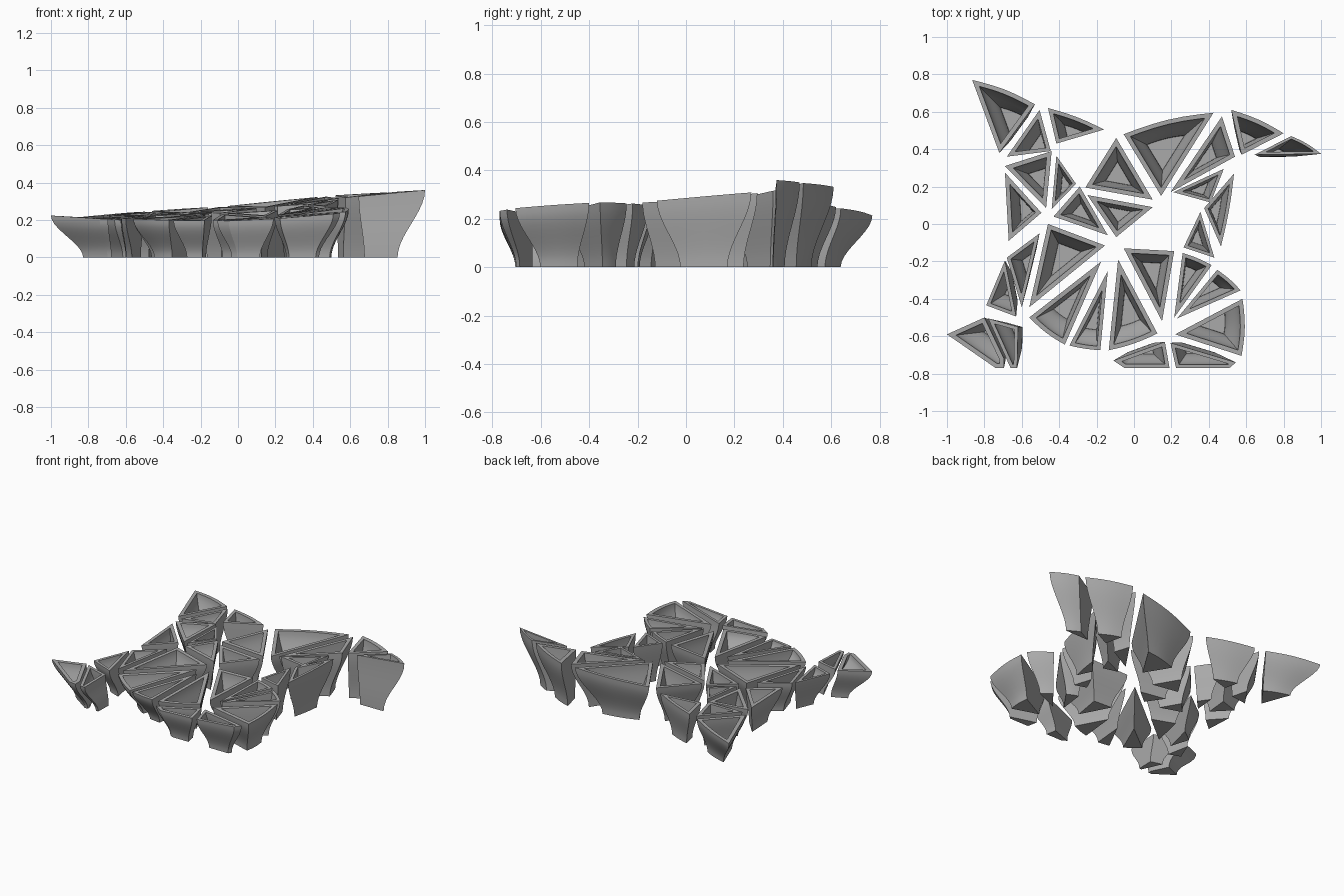
import bpy
import bmesh
import math
from mathutils import Vector

cube = bpy.data.objects.get("Cube")
if cube:
    bpy.data.objects.remove(cube, do_unlink=True)

grey = bpy.data.materials.new("plain grey")
grey.use_nodes = True
grey.diffuse_color = (0.4, 0.4, 0.4, 1)
grey.node_tree.nodes["Principled BSDF"].inputs["Base Color"].default_value = grey.diffuse_color

RIM = 0.024        # rim width
FLOOR = 0.04       # inside floor height
FOOT = 0.5         # foot size relative to the rim
STEPS = 10         # levels of the curved wall


def rim_height(p):
    """Gently twisted canopy on which all the rims lie."""
    near = 0.205 + 0.04 * p.x + 0.06 * p.x ** 2
    far = 0.287 + 0.085 * p.x
    t = (p.y + 0.65) / 1.25
    return near + (far - near) * t


def inset(points, width):
    """Move every side of a counter-clockwise outline inwards."""
    n = len(points)
    area = sum(points[i - 1].cross(points[i]) for i in range(n)) / 2
    length = sum((points[i] - points[i - 1]).length for i in range(n))
    width = min(width, 0.6 * area / length)
    result = []
    for i, p in enumerate(points):
        a = (p - points[i - 1]).normalized()
        b = (points[(i + 1) % n] - p).normalized()
        na, nb = Vector((-a.y, a.x)), Vector((-b.y, b.x))
        result.append(p + (na + nb) * width / (1 + na.dot(nb)))
    return result


def wall(bm, top, foot, floor):
    """Rings of an S-shaped wall from the foot up to the rim."""
    rings = []
    for k in range(STEPS + 1):
        t = k / STEPS
        s = t * t * (3 - 2 * t)
        ring = []
        for p, q in zip(top, foot):
            xy = q.lerp(p, s)
            ring.append(bm.verts.new((xy.x, xy.y, floor + (rim_height(p) - floor) * t)))
        rings.append(ring)
    return rings


def bridge(bm, low, high):
    n = len(low)
    for i in range(n):
        j = (i + 1) % n
        bm.faces.new((low[i], low[j], high[j], high[i]))


def cup(name, *corners, bow=0):
    """Hollow three-cornered cup; the first side may bow outwards."""
    points = [Vector(c) / 100 for c in corners]
    centre = sum(points, Vector((0, 0))) / len(points)
    if bow:
        a, b = points[:2]
        out = Vector((b.y - a.y, a.x - b.x)).normalized()
        if out.dot(a - centre) < 0:
            out = -out
        arc = [a.lerp(b, t / 6) + out * bow * math.sin(math.pi * t / 6) for t in range(1, 6)]
        points[1:1] = arc
    if sum(points[i - 1].cross(points[i]) for i in range(len(points))) < 0:
        points.reverse()
    # the feet of the outer cups draw back towards the middle
    shift = -0.08 * centre.length * centre

    def foot_of(outline):
        return [centre + shift + (p - centre) * FOOT for p in outline]

    inner = inset(points, RIM)
    bm = bmesh.new()
    outside = wall(bm, points, foot_of(points), 0)
    inside = wall(bm, inner, foot_of(inner), FLOOR)
    rings = outside + inside[::-1]
    for low, high in zip(rings, rings[1:]):
        bridge(bm, low, high)
    bm.faces.new(rings[0])
    bm.faces.new(rings[-1])
    bmesh.ops.recalc_face_normals(bm, faces=bm.faces)
    mesh = bpy.data.meshes.new(name)
    bm.to_mesh(mesh)
    bm.free()
    mesh.materials.append(grey)
    obj = bpy.data.objects.new(name, mesh)
    bpy.context.collection.objects.link(obj)
    bpy.ops.object.select_all(action="DESELECT")
    obj.select_set(True)
    bpy.context.view_layer.objects.active = obj
    bpy.ops.object.shade_smooth_by_angle(angle=math.radians(30))


# Back right arm
cup("back_right_tip_cup", (-86.5, 77), (-53, 64), (-72, 38), bow=0.015)
cup("back_right_inner_cup", (-50.5, 61), (-44.5, 39), (-68, 36))
cup("back_right_side_cup", (-46, 62), (-16, 50.5), (-41.5, 43), bow=0.01)

# Right cluster
cup("right_upper_cup", (-69, 31), (-44, 39), (-47, 8.5))
cup("right_narrow_cup", (-41.5, 36.5), (-31, 21.5), (-44, 8))
cup("right_outer_cup", (-69, 27.5), (-49.5, 6), (-67, -9))
cup("right_centre_cup", (-29, 20), (-14, -6), (-43, 4))

# Centre and back
cup("centre_cup", (-25, 15.5), (10, 9), (-9.5, -7))
cup("back_centre_cup", (-9.5, 46), (10, 13), (-26, 19.5))
cup("back_large_cup", (-5.5, 48), (42.5, 59.5), (14.5, 15), bow=0.02)
cup("back_left_cup", (47, 57.5), (54, 36), (19.5, 17))

# Back left arm
cup("back_left_outer_cup", (52, 61), (80, 48.5), (57.5, 37), bow=0.012)
cup("back_left_tip_cup", (84, 47), (100, 37.5), (64.5, 37), bow=0.008)

# Left chain
cup("left_thin_cup", (48, 29.5), (41, 11.5), (21, 17))
cup("left_long_cup", (53.5, 27), (46.5, -12), (37.5, 8.5), bow=0.008)
cup("left_small_cup", (35.5, 6.5), (43, -18), (26.5, -12.5))

# Front right arm
cup("front_right_upper_cup", (-50.5, -5), (-60, -44.5), (-68, -18))
cup("front_right_middle_cup", (-69, -19.5), (-63, -49.5), (-79, -43.5))
cup("front_right_tip_cup", (-80, -50), (-100, -59), (-74, -77), (-69.5, -77), (-69.5, -72))
cup("front_right_inner_cup", (-78, -50.5), (-62, -55), (-62.5, -77), (-66, -77))

# Front fan, from right to left
cup("fan_large_cup", (-46, 0), (-15.5, -11.5), (-56, -44.5))
cup("fan_broad_cup", (-37, -64.5), (-56, -50), (-17.5, -20), bow=0.01)
cup("fan_narrow_cup", (-18, -67.5), (-34.5, -65), (-14, -25), bow=0.004)
cup("fan_tall_cup", (12.5, -58.5), (-13.5, -67.5), (-8.5, -19), bow=0.01)

# Front left fan
cup("front_upper_cup", (-5.5, -13), (21.5, -14.5), (15, -52))
cup("front_slim_cup", (26, -15.5), (41.5, -22), (21.5, -50), bow=0.005)
cup("front_slant_cup", (44.5, -24.5), (57, -35.5), (23, -50.5), bow=0.006)
cup("front_left_cup", (58, -40), (57.5, -70.5), (22, -59), bow=0.015)
cup("front_middle_edge_cup", (16.5, -63), (19, -77), (-5, -77), (-11, -73))
cup("front_left_edge_cup", (19.5, -63.5), (54.5, -74), (51, -77), (22.5, -77))
